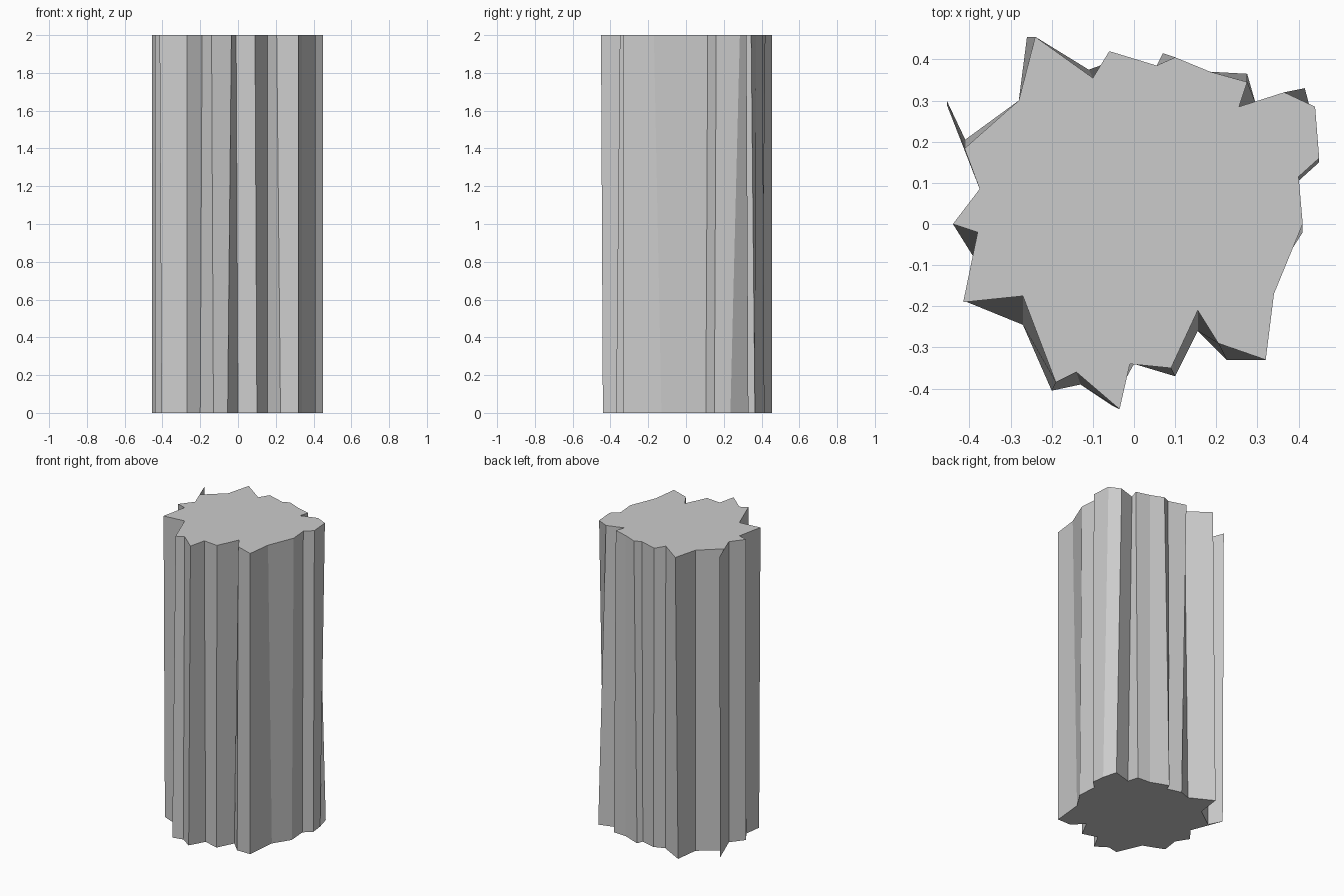
import bpy
import bmesh
from mathutils import Vector

# Remove the default object only
default = bpy.data.objects.get("Cube")
if default:
    bpy.data.objects.remove(default, do_unlink=True)

HEIGHT = 2.0
UNIT = 0.01  # outline values are in hundredths

# Jagged star-like outline of the upper end, clockwise from the back right spike
upper_outline = [
    (-24, 45.5), (-10, 35.5), (-6, 42), (5.5, 38.5), (10, 40.5),
    (18.5, 37), (27.5, 34.5), (25.5, 28.5), (36.5, 32), (44, 28.5),
    (45, 16), (40, 11.5), (41, 0), (34, -17), (32, -33),
    (20.5, -29), (15.5, -21), (9, -35), (-1, -34), (-3.5, -45),
    (-14, -36), (-19, -38.5), (-27, -17.5), (-41.5, -19), (-38, -2),
    (-44, 0), (-37.5, 8.5), (-45.5, 30), (-41, 18.5), (-28, 30),
]

# How far each ridge drifts sideways on its way down to the ground
ridge_drift = [
    (-2, 0), (-1, 2), (2, -2), (0, -1), (-3, 1),
    (0, 0), (0, 2), (4, 1), (5, 1), (0, -5),
    (0, -1), (0, -1), (0, -2), (0, 4), (0, 0),
    (2, -4), (0, -5), (1, -2), (1, 0), (-2, 1),
    (1, -3), (-1, -2), (0, -7), (1, 0), (-1, -6),
    (0, 0), (0, 0), (0, -1), (0, 2), (0, 0),
]


def make_material(name, color):
    """Plain flat colour for both viewport and render."""
    material = bpy.data.materials.new(name)
    material.use_nodes = True
    material.diffuse_color = color
    shader = next(n for n in material.node_tree.nodes if n.type == "BSDF_PRINCIPLED")
    shader.inputs["Base Color"].default_value = color
    return material


def add_ring(bm, outline, height):
    """One closed loop of vertices at the given height."""
    return [bm.verts.new(Vector((x * UNIT, y * UNIT, height))) for x, y in outline]


def loft_column(name, top, bottom, material):
    """Faceted column between two matching outlines, capped at both ends."""
    bm = bmesh.new()
    upper = add_ring(bm, top, HEIGHT)
    lower = add_ring(bm, bottom, 0)

    # Flat side facets
    for i in range(len(upper)):
        j = (i + 1) % len(upper)
        bm.faces.new((upper[i], upper[j], lower[j], lower[i]))

    # End caps
    bm.faces.new(list(reversed(upper)))
    bm.faces.new(lower)

    mesh = bpy.data.meshes.new(name)
    bm.to_mesh(mesh)
    bm.free()
    mesh.materials.append(material)
    column = bpy.data.objects.new(name, mesh)
    bpy.context.collection.objects.link(column)
    return column


# Stone column
lower_outline = [(x + dx, y + dy) for (x, y), (dx, dy) in zip(upper_outline, ridge_drift)]
stone_grey = make_material("stone_grey", (0.6, 0.6, 0.6, 1.0))
loft_column("jagged_column", upper_outline, lower_outline, stone_grey)
